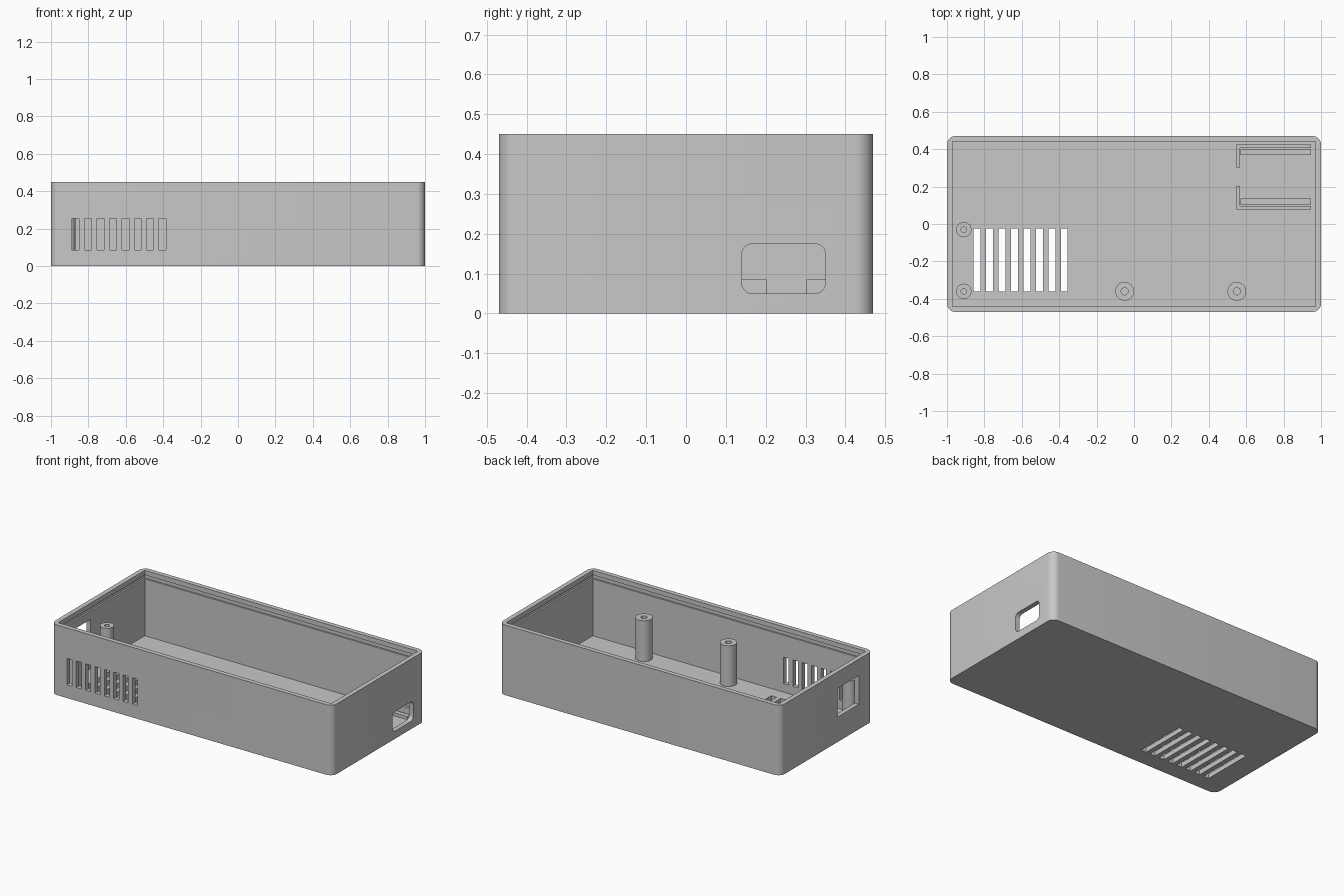
import bpy, bmesh, math
from mathutils import Matrix, Vector

cube = bpy.data.objects.get("Cube")
if cube:
    bpy.data.objects.remove(cube, do_unlink=True)

# Single plastic colour
grey = bpy.data.materials.new("grey plastic")
grey.use_nodes = True
grey.diffuse_color = (0.58, 0.58, 0.58, 1)
bsdf = next(n for n in grey.node_tree.nodes if n.type == 'BSDF_PRINCIPLED')
bsdf.inputs["Base Color"].default_value = grey.diffuse_color

FLOOR, HEIGHT, WALL = 0.03, 0.45, 0.03
HALF_X, HALF_Y = 1.0, 0.47


def add_box(bm, x, y, z, radius=0, axis=2):
    """Box from (min, max) ranges, optionally rounding the edges along one axis."""
    lo, hi = Vector((x[0], y[0], z[0])), Vector((x[1], y[1], z[1]))
    size = hi - lo
    mat = Matrix.Translation((lo + hi) / 2) @ Matrix.Diagonal((*size, 1))
    verts = bmesh.ops.create_cube(bm, size=1, matrix=mat)["verts"]
    if radius:
        edges = [e for e in {e for v in verts for e in v.link_edges}
                 if abs((e.verts[0].co - e.verts[1].co)[axis]) > size[axis] * 0.9]
        bmesh.ops.bevel(bm, geom=edges, offset=radius, segments=8,
                        profile=0.5, affect='EDGES')


def make_object(name, bm):
    bmesh.ops.recalc_face_normals(bm, faces=bm.faces)
    mesh = bpy.data.meshes.new(name)
    bm.to_mesh(mesh)
    bm.free()
    mesh.materials.append(grey)
    obj = bpy.data.objects.new(name, mesh)
    bpy.context.collection.objects.link(obj)
    return obj


def activate(obj):
    bpy.ops.object.select_all(action='DESELECT')
    obj.select_set(True)
    bpy.context.view_layer.objects.active = obj


def cut(target, bm):
    """Subtract the cutter mesh and remove it afterwards."""
    cutter = make_object("cutter", bm)
    cutter.hide_render = True
    mod = target.modifiers.new("cut", 'BOOLEAN')
    mod.operation, mod.solver, mod.object = 'DIFFERENCE', 'EXACT', cutter
    activate(target)
    bpy.ops.object.modifier_apply(modifier=mod.name)
    bpy.data.objects.remove(cutter, do_unlink=True)


def smooth(obj):
    activate(obj)
    bpy.ops.object.shade_smooth_by_angle(angle=math.radians(30))


# Open-topped case with rounded upright corners
bm = bmesh.new()
add_box(bm, (-HALF_X, HALF_X), (-HALF_Y, HALF_Y), (0, HEIGHT), radius=0.045)
case = make_object("case_shell", bm)

# Inner cavity
ix, iy = HALF_X - WALL, HALF_Y - WALL
bm = bmesh.new()
add_box(bm, (-ix, ix), (-iy, iy), (FLOOR, HEIGHT + 0.1))
cut(case, bm)

# Snap groove around the inside of the rim
gx, gy = ix + 0.011, iy + 0.011
bm = bmesh.new()
add_box(bm, (-gx, gx), (-gy, gy), (0.395, 0.42))
cut(case, bm)

# Vent slots in the front wall and in the floor
bm = bmesh.new()
for i in range(8):
    step = i * 0.0665
    add_box(bm, (-0.887 + step, -0.85 + step), (-0.5, -0.42), (0.085, 0.255))
    add_box(bm, (-0.857 + step, -0.82 + step), (-0.36, -0.025), (-0.05, 0.06))
cut(case, bm)

# Rounded port on the +x end, square window on the -x end
bm = bmesh.new()
add_box(bm, (0.95, 1.05), (0.14, 0.35), (0.05, 0.175), radius=0.027, axis=0)
add_box(bm, (-1.05, -0.95), (-0.325, -0.11), (0.16, 0.345))
cut(case, bm)
smooth(case)


# Screw posts with blind holes, revolved from a profile
def screw_post(name, x, y, radius, hole):
    bm = bmesh.new()
    top = 0.292
    profile = [(0, FLOOR - 0.01), (radius, FLOOR - 0.01), (radius, top),
               (hole, top), (hole, 0.08), (0, 0.08)]
    verts = [bm.verts.new((r, 0, z)) for r, z in profile]
    edges = [bm.edges.new(pair) for pair in zip(verts, verts[1:])]
    bmesh.ops.spin(bm, geom=verts + edges, cent=(0, 0, 0), axis=(0, 0, 1),
                   angle=math.tau, steps=32)
    bmesh.ops.remove_doubles(bm, verts=bm.verts, dist=0.0001)
    post = make_object(name, bm)
    post.location = (x, y, 0)
    smooth(post)


screw_post("left_screw_post", 0.55, -0.36, 0.05, 0.019)
screw_post("middle_screw_post", -0.05, -0.36, 0.05, 0.019)
screw_post("right_front_screw_post", -0.91, -0.36, 0.041, 0.015)
screw_post("right_back_screw_post", -0.91, -0.03, 0.041, 0.015)

# Mirrored board holder behind the port: L-shaped fence and low support rail
PORT_Y = 0.252
base = FLOOR - 0.01
for name, side in (("back", 1), ("front", -1)):
    def span(a, b):
        return sorted((PORT_Y + side * a, PORT_Y + side * b))

    bm = bmesh.new()
    add_box(bm, (0.548, 0.945), span(0.155, 0.174), (base, 0.085))
    add_box(bm, (0.548, 0.567), span(0.05, 0.156), (base, 0.085))
    make_object(name + "_board_fence", bm)

    bm = bmesh.new()
    add_box(bm, (0.57, 0.945), span(0.117, 0.147), (base, 0.05))
    make_object(name + "_board_rail", bm)
